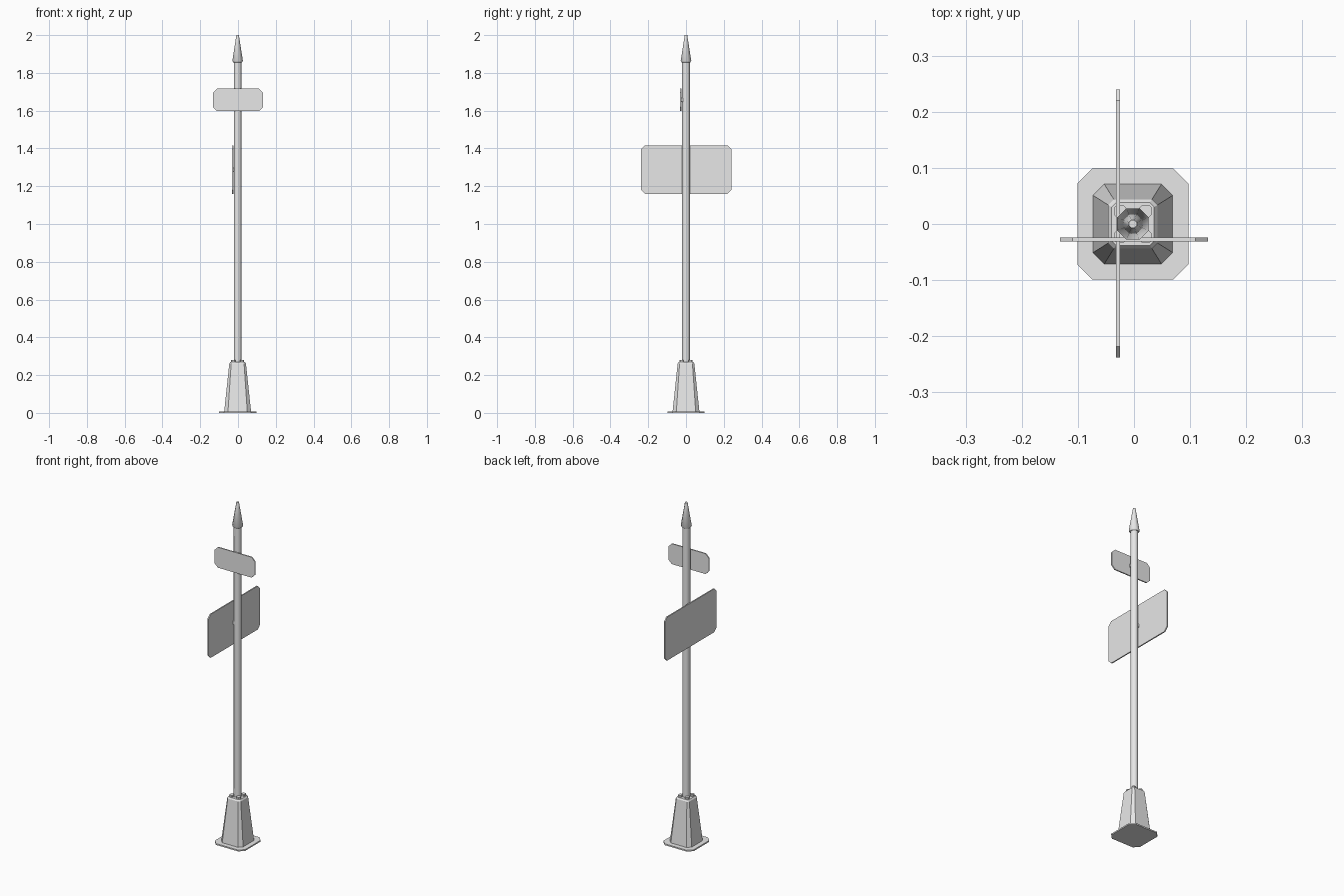
import bpy, bmesh, math
from mathutils import Matrix

cube = bpy.data.objects.get("Cube")
if cube:
    bpy.data.objects.remove(cube, do_unlink=True)

grey = bpy.data.materials.new("light grey metal")
grey.use_nodes = True
grey.diffuse_color = (0.8, 0.8, 0.8, 1)
grey.node_tree.nodes["Principled BSDF"].inputs["Base Color"].default_value = (0.8, 0.8, 0.8, 1)

CX = -0.002  # axis of the post


def chamfered(w, h, c):
    """Outline of a rectangle with cut corners, as half sizes."""
    return [(w, -h + c), (w, h - c), (w - c, h), (-w + c, h),
            (-w, h - c), (-w, -h + c), (-w + c, -h), (w - c, -h)]


def octagon(r):
    """Octagon with flats to the front and sides; r is the flat distance."""
    return chamfered(r, r, r * (2 - math.sqrt(2)))


def loft(name, sections, matrix=Matrix(), smooth=False):
    """Closed solid through a stack of (outline, height) sections."""
    bm = bmesh.new()
    rings = [[bm.verts.new((x, y, z)) for x, y in pts] for pts, z in sections]
    for low, high in zip(rings, rings[1:]):
        n = len(low)
        for i in range(n):
            j = (i + 1) % n
            bm.faces.new((low[i], low[j], high[j], high[i]))
    bm.faces.new(rings[0][::-1])
    bm.faces.new(rings[-1])
    bmesh.ops.transform(bm, matrix=matrix, verts=bm.verts)
    bmesh.ops.recalc_face_normals(bm, faces=bm.faces)
    mesh = bpy.data.meshes.new(name)
    bm.to_mesh(mesh)
    bm.free()
    mesh.materials.append(grey)
    obj = bpy.data.objects.new(name, mesh)
    bpy.context.collection.objects.link(obj)
    if smooth:
        bpy.ops.object.select_all(action='DESELECT')
        obj.select_set(True)
        bpy.context.view_layer.objects.active = obj
        bpy.ops.object.shade_smooth_by_angle(angle=math.radians(50))
    return obj


axis = Matrix.Translation((CX, 0, 0))

# Ground plate and tapering pedestal
plate = chamfered(0.099, 0.099, 0.027)
loft("ground_plate", [(plate, 0), (plate, 0.008)], axis)
loft("pedestal", [(chamfered(0.071, 0.071, 0.02), 0.008),
                  (chamfered(0.044, 0.044, 0.01), 0.262),
                  (chamfered(0.038, 0.038, 0.008), 0.27)], axis)

# Four clamp blocks round the foot of the pole
block = chamfered(0.011, 0.011, 0.005)
for side, sx in (("left", 1), ("right", -1)):
    for end, sy in (("front", -1), ("back", 1)):
        place = Matrix.Translation((CX + sx * 0.023, sy * 0.023, 0))
        loft(f"clamp_{end}_{side}", [(block, 0.265), (block, 0.281)], place)

# Pole and pointed finial
loft("pole", [(octagon(0.02), 0.26), (octagon(0.02), 1.87)], axis, True)
loft("finial", [(octagon(0.023), 1.856), (octagon(0.028), 1.863),
                (octagon(0.009), 1.985), (octagon(0.007), 2.0)], axis, True)

# Small sign facing the front, large sign facing the right
small = chamfered(0.132, 0.06, 0.022)
front = Matrix.Translation((0, -0.0275, 1.657)) @ Matrix.Rotation(math.pi / 2, 4, 'X')
loft("small_sign", [(small, -0.0035), (small, 0.0035)], front)

large = chamfered(0.128, 0.239, 0.02)
right = Matrix.Translation((-0.0285, 0.001, 1.288)) @ Matrix.Rotation(math.pi / 2, 4, 'Y')
loft("large_sign", [(large, -0.0035), (large, 0.0035)], right)

# Short brackets joining the signs to the pole
strap = chamfered(0.012, 0.012, 0.003)
loft("small_sign_bracket", [(strap, 0.0), (strap, 0.016)],
     Matrix.Translation((CX, -0.012, 1.657)) @ Matrix.Rotation(math.pi / 2, 4, 'X'))
loft("large_sign_bracket", [(strap, -0.016), (strap, 0.0)],
     Matrix.Translation((-0.012, 0, 1.288)) @ Matrix.Rotation(math.pi / 2, 4, 'Y'))
